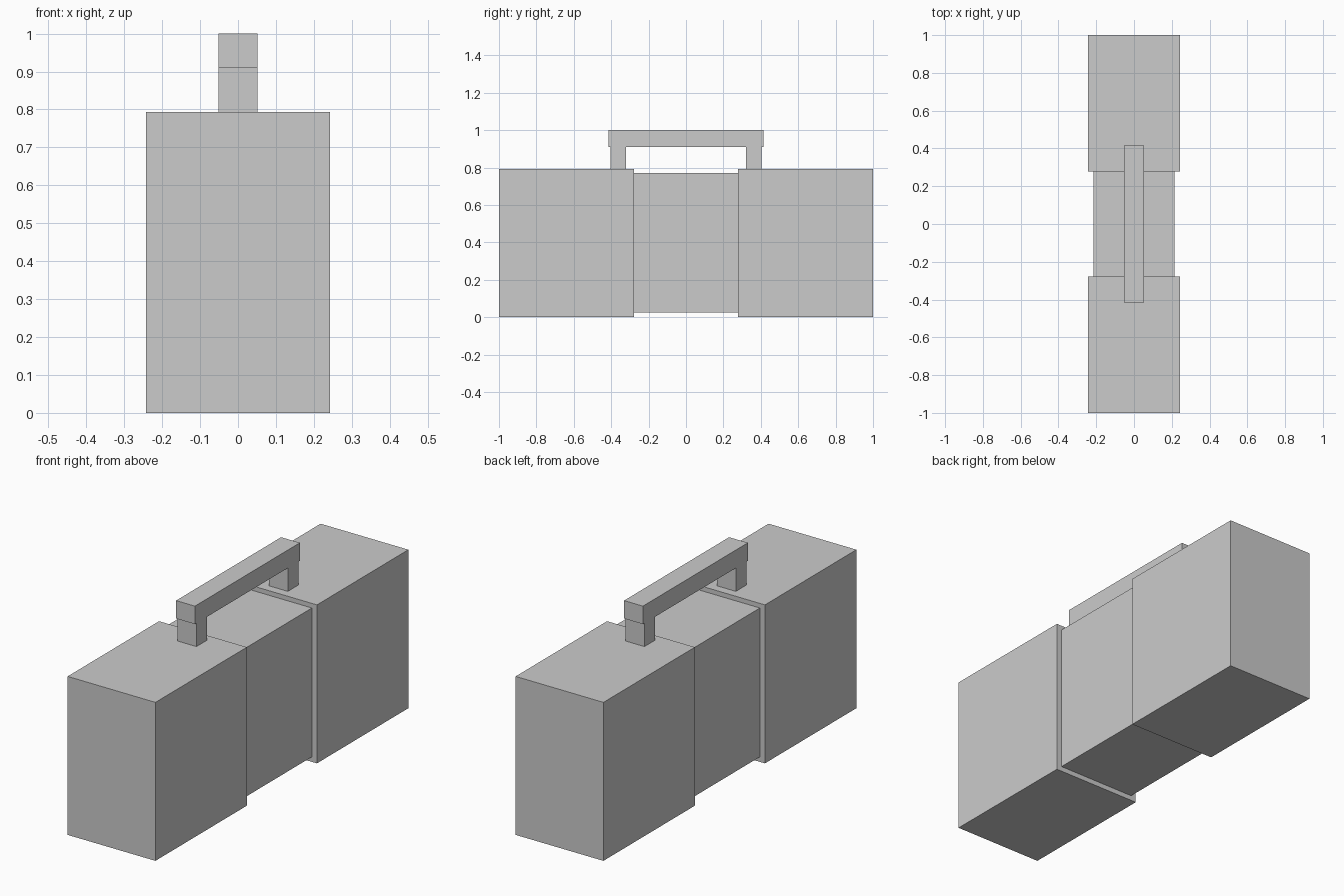
import bpy

cube = bpy.data.objects.get("Cube")
if cube:
    bpy.data.objects.remove(cube, do_unlink=True)

grey = bpy.data.materials.new("plain_grey")
grey.use_nodes = True
colour = (0.6, 0.6, 0.6, 1)
grey.diffuse_color = colour
grey.node_tree.nodes["Principled BSDF"].inputs["Base Color"].default_value = colour


def box(name, half_width, y, z):
    """Box centred on x, spanning the given y and z ranges."""
    bpy.ops.mesh.primitive_cube_add(
        size=1, location=(0, sum(y) / 2, sum(z) / 2))
    obj = bpy.context.object
    obj.name = obj.data.name = name
    obj.scale = (2 * half_width, y[1] - y[0], z[1] - z[0])
    bpy.ops.object.transform_apply(location=False, rotation=False, scale=True)
    obj.data.materials.append(grey)
    return obj


body_top = 0.793
grip_bottom = 0.91

# Slimmer core between the two end blocks
box("middle_block", 0.215, (-0.277, 0.277), (0.025, 0.77))

# End blocks and handle posts, front and back
for side, s in (("front", -1), ("back", 1)):
    box(side + "_block", 0.243, sorted((s * 0.277, s)), (0, body_top))
    box(side + "_handle_post", 0.052, sorted((s * 0.32, s * 0.403)),
        (body_top, grip_bottom))

# Handle bar overhanging the posts
box("handle_grip", 0.052, (-0.415, 0.415), (grip_bottom, 1))
